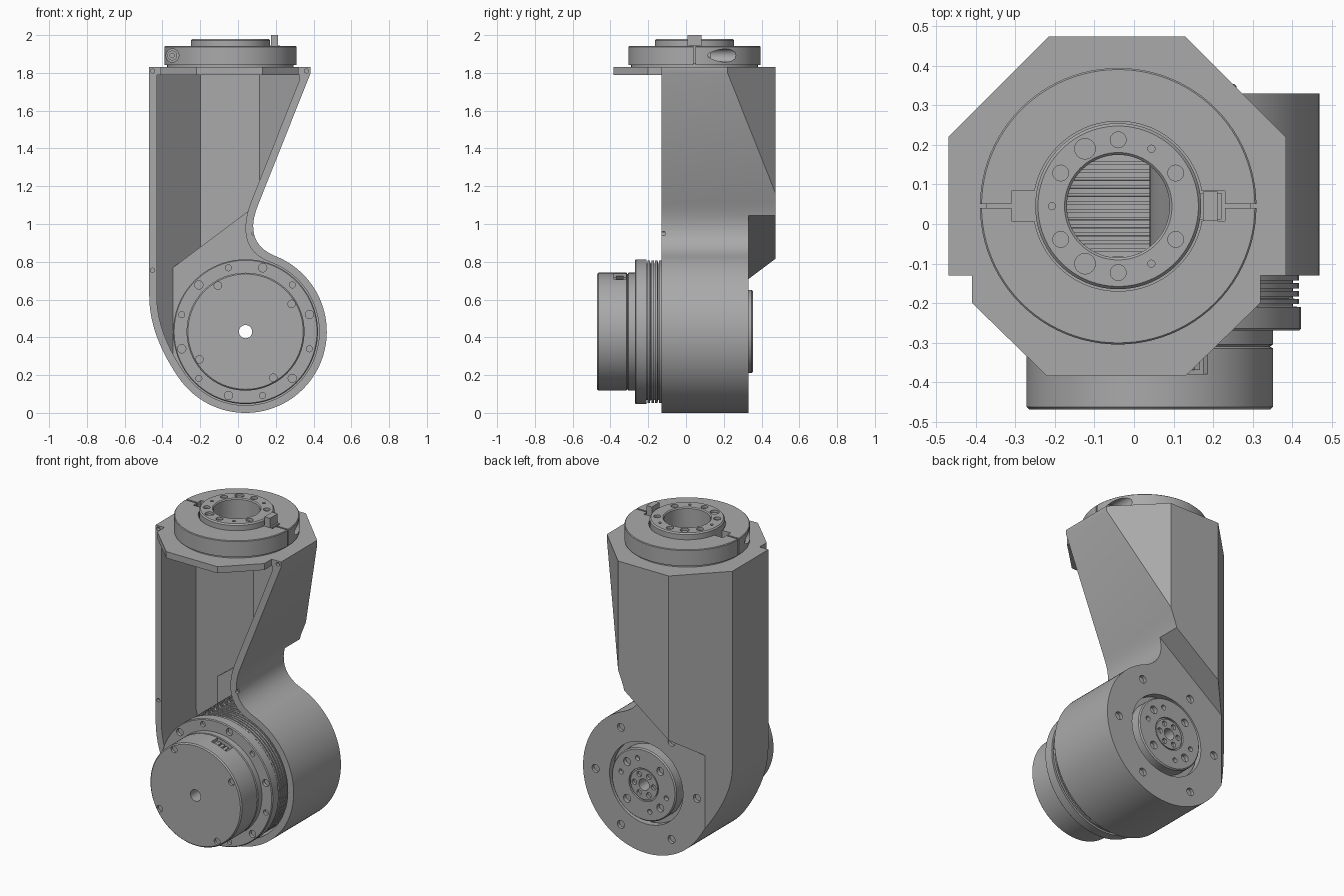
import bpy, bmesh
from math import sin, cos, radians, pi

if "Cube" in bpy.data.objects:
    bpy.data.objects.remove(bpy.data.objects["Cube"])

GREY = (0.4, 0.4, 0.4, 1)
metal = bpy.data.materials.new("machined_grey")
metal.use_nodes = True
metal.diffuse_color = GREY
metal.node_tree.nodes["Principled BSDF"].inputs["Base Color"].default_value = GREY

HUB = (0.04, 0.43)      # joint axis, as x and z
TOP = (-0.04, 0.045)    # flange axis, as x and y


def place(axis, a, b, h):
    return (a, h, b) if axis == "y" else (a, b, h)


def finish(name, bm):
    bmesh.ops.recalc_face_normals(bm, faces=bm.faces)
    mesh = bpy.data.meshes.new(name)
    bm.to_mesh(mesh)
    bm.free()
    mesh.materials.append(metal)
    ob = bpy.data.objects.new(name, mesh)
    bpy.context.collection.objects.link(ob)
    return ob


def add_prism(bm, outline, axis, h0, h1):
    low, high = [[bm.verts.new(place(axis, a, b, h)) for a, b in outline] for h in (h0, h1)]
    bm.faces.new(low)
    bm.faces.new(high)
    for i in range(len(low)):
        j = (i + 1) % len(low)
        bm.faces.new((low[i], low[j], high[j], high[i]))


def prism(name, outline, axis, h0, h1):
    bm = bmesh.new()
    add_prism(bm, outline, axis, h0, h1)
    return finish(name, bm)


def box(name, x0, x1, y0, y1, z0, z1):
    return prism(name, [(x0, y0), (x1, y0), (x1, y1), (x0, y1)], "z", z0, z1)


def lathe(name, section, axis, centre, steps=96):
    """Spin a closed (radius, height) section around an axis."""
    bm = bmesh.new()
    rings = []
    for i in range(steps):
        t = 2 * pi * i / steps
        rings.append([bm.verts.new(place(axis, centre[0] + r * cos(t), centre[1] + r * sin(t), h))
                      for r, h in section])
    n = len(section)
    for i in range(steps):
        p, q = rings[i], rings[(i + 1) % steps]
        for k in range(n):
            m = (k + 1) % n
            bm.faces.new((p[k], q[k], q[m], p[m]))
    return finish(name, bm)


def polar(centre, r, degrees):
    return [(centre[0] + r * cos(radians(d)), centre[1] + r * sin(radians(d))) for d in degrees]


def cut(target, cutter):
    mod = target.modifiers.new("cut", "BOOLEAN")
    mod.operation = "DIFFERENCE"
    mod.solver = "EXACT"
    mod.object = cutter
    bpy.context.view_layer.objects.active = target
    bpy.ops.object.modifier_apply(modifier=mod.name)
    bpy.data.objects.remove(cutter)


def drill(target, axis, centres, r, h0, h1):
    bm = bmesh.new()
    for c in centres:
        add_prism(bm, polar(c, r, range(0, 360, 15)), axis, h0, h1)
    cut(target, finish("drill", bm))


def bezier(a, b, c, steps=10):
    pts = []
    for i in range(steps + 1):
        t = i / steps
        pts.append(tuple((1 - t) ** 2 * p + 2 * t * (1 - t) * q + t * t * s
                         for p, q, s in zip(a, b, c)))
    return pts


def arm_solid(name, w):
    """Arm volume with every wall moved inwards by w."""
    left, r = -0.47 + w, 0.43 - w
    arc = polar(HUB, r, range(215, 431, 3))
    side = bezier((left, 0.62), (left, 0.41 + 0.3 * w), arc[0])[:-1]
    neck = bezier(arc[-1], (0.02 - 1.1 * w, 0.9 - w), (0.11 - 1.1 * w, 1.11))[1:]
    crown = [(0.385 - 1.5 * w, 1.8 - w), (0.385 - 1.5 * w, 1.83 - w), (left, 1.83 - w)]
    ob = prism(name, side + arc + neck + crown, "y", -0.13 - 4 * w, 0.475 - w)
    # chamfered back corners
    d = 0.69 - 1.414 * w
    cut(ob, prism("corner", [(-d, 0), (0.6 - d, 0.6), (-0.9, 0.6), (-0.9, 0)], "z", -0.5, 2.5))
    d = 0.605 - 1.414 * w
    cut(ob, prism("corner", [(d - 0.6, 0.6), (d, 0), (0.9, 0), (0.9, 0.6)], "z", 1, 2.5))
    # sloping step above the round joint face
    k = 1.25 * w
    cut(ob, prism("step", [(-0.9, 0.303 + k), (0.9, 1.653 + k), (0.9, -0.3), (-0.9, -0.3)],
                  "y", 0.33 - w, 0.8))
    return ob


# Hollow arm housing, open at the front
arm = arm_solid("arm_housing", 0)
cut(arm, arm_solid("pocket", 0.04))
drill(arm, "y", polar(HUB, 0.345, range(0, 360, 60)), 0.024, 0.31, 0.4)
cut(arm, prism("bore", polar(HUB, 0.25, range(0, 360, 5)), "y", 0.2, 0.5))
cut(arm, prism("bore", polar(TOP, 0.13, range(0, 360, 5)), "z", 1.7, 1.95))
drill(arm, "y", [(-0.452, 1.81), (0.362, 1.81), (-0.452, 0.755), (0.085, 0.95)], 0.011, -0.2, -0.11)

# Front half of the octagonal top plate
prism("top_plate", [(-0.41, -0.13), (-0.41, -0.2), (-0.22, -0.385), (0.13, -0.385),
                    (0.32, -0.2), (0.32, -0.13)], "z", 1.79, 1.83)

# Joint motor with ribbed barrel and end cap
section = [(0.035, -0.47), (0.305, -0.47), (0.312, -0.463), (0.312, -0.315), (0.304, -0.31),
           (0.312, -0.305), (0.312, -0.27), (0.378, -0.27), (0.383, -0.265), (0.383, -0.21)]
for i in range(19):
    y = -0.21 + 0.02 * i
    section += [(0.362, y + 0.001), (0.362, y + 0.007), (0.378, y + 0.007), (0.378, y + 0.02)]
section += [(0.37, 0.28), (0.035, 0.28)]
motor = lathe("joint_motor", section, "y", HUB)
drill(motor, "y", polar(HUB, 0.35, range(15, 360, 60)), 0.022, -0.3, -0.25)
drill(motor, "y", polar(HUB, 0.35, range(45, 360, 60)), 0.016, -0.3, -0.25)
drill(motor, "y", polar(HUB, 0.285, range(31, 360, 90)), 0.02, -0.5, -0.455)

# Connector recess on the end cap
socket = polar(HUB, 0.29, (62, 82)) + polar(HUB, 0.35, (82, 62))
cut(motor, prism("socket", socket, "y", -0.38, -0.318))
for a in (65, 70, 75):
    prism("connector_pin_block", polar(HUB, 0.285, (a, a + 3)) + polar(HUB, 0.302, (a + 3, a)),
          "y", -0.37, -0.33)

# Output hub on the back of the joint
hub = lathe("output_hub", [(0.035, 0.25), (0.22, 0.25), (0.22, 0.348), (0.213, 0.355),
                           (0.1, 0.355), (0.1, 0.343), (0.092, 0.343), (0.092, 0.352),
                           (0.035, 0.352)], "y", HUB)
drill(hub, "y", polar(HUB, 0.16, range(15, 360, 60)), 0.015, 0.33, 0.4)
drill(hub, "y", polar(HUB, 0.16, (45, 135, 225, 315)), 0.024, 0.33, 0.4)
drill(hub, "y", polar(HUB, 0.065, range(0, 360, 60)), 0.016, 0.335, 0.4)

# Split clamp ring on the top plate
lathe("clamp_seat", [(0.15, 1.825), (0.335, 1.825), (0.335, 1.85), (0.15, 1.85)], "z", TOP)
clamp = lathe("clamp_ring", [(0.215, 1.843), (0.35, 1.843), (0.35, 1.938), (0.346, 1.942),
                             (0.215, 1.942)], "z", TOP)
cut(clamp, box("slit", -0.5, 0.5, 0.04, 0.05, 1.8, 2.1))
cut(clamp, box("notch", -0.31, -0.1, 0.007, 0.083, 1.8, 2.1))
cut(clamp, box("notch", 0.05, 0.23, 0.007, 0.083, 1.8, 2.1))
drill(clamp, "y", [(-0.348, 1.892)], 0.035, -0.4, -0.02)
drill(clamp, "y", [(0.268, 1.892)], 0.035, 0.11, 0.5)
for name, x, y in (("clamp_screw_front", -0.348, -0.03), ("clamp_screw_back", 0.268, 0.105)):
    lathe(name, [(0.012, y - 0.015), (0.026, y - 0.015), (0.026, y + 0.025), (0.012, y + 0.025)],
          "y", (x, 1.892), 24)

# Bolted flange ring inside the clamp
flange = lathe("flange_ring", [(0.13, 1.825), (0.21, 1.825), (0.21, 1.972), (0.203, 1.98),
                               (0.136, 1.98), (0.13, 1.974)], "z", TOP)
drill(flange, "z", polar(TOP, 0.168, (30, 90, 150, 210, 270, 330)), 0.02, 1.965, 2.1)
drill(flange, "z", polar(TOP, 0.168, (120, 240)), 0.026, 1.965, 2.1)
drill(flange, "z", polar(TOP, 0.168, (60, 180, 300)), 0.009, 1.965, 2.1)

# Locating key with upright tab
box("locating_key", 0.155, 0.222, 0.012, 0.078, 1.84, 1.945)
box("key_tab", 0.175, 0.212, 0.008, 0.082, 1.84, 2.0)

for ob in bpy.context.scene.objects:
    ob.select_set(ob.type == "MESH")
bpy.context.view_layer.objects.active = arm
bpy.ops.object.shade_smooth_by_angle(angle=radians(30))
